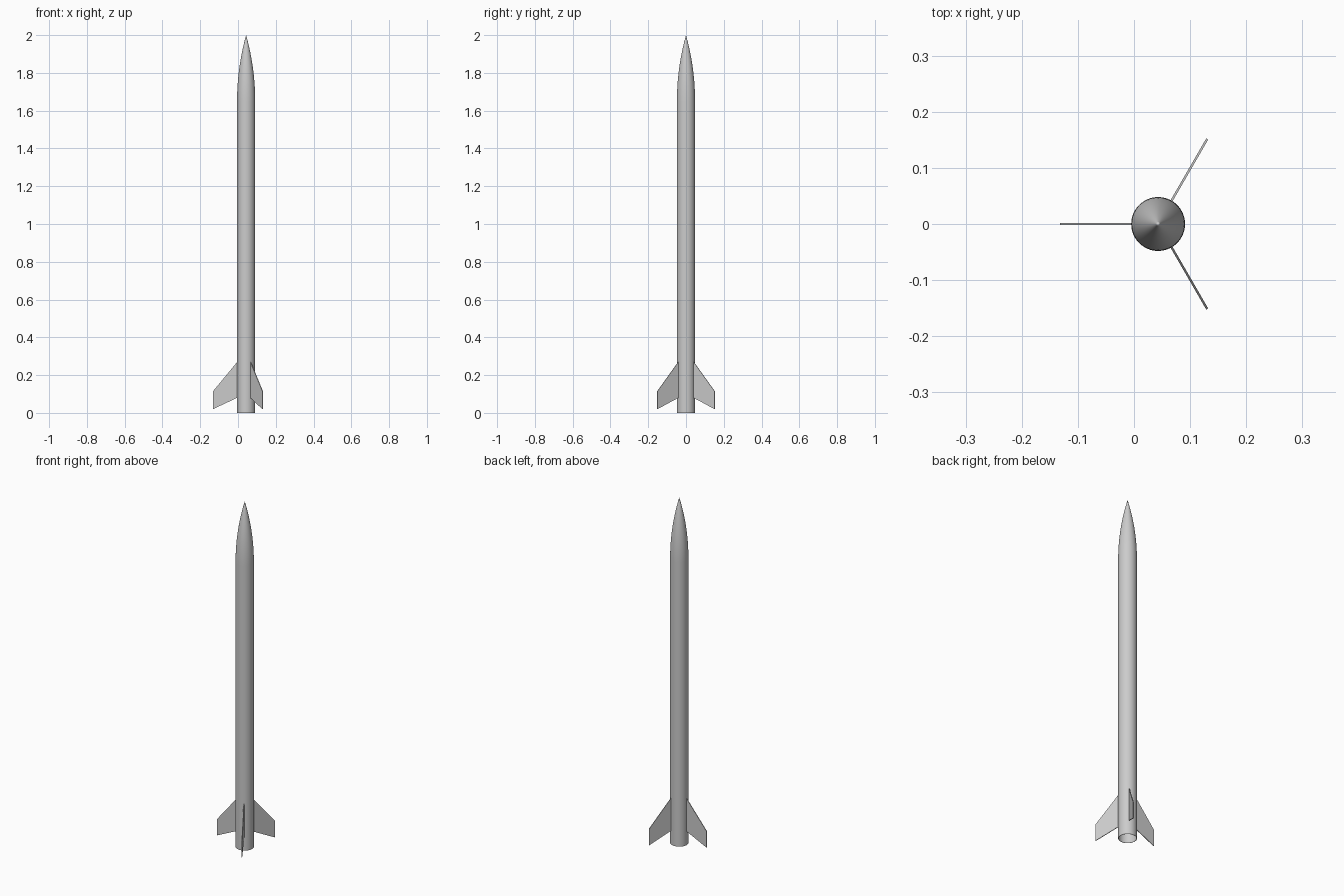
import bpy, bmesh, math
from mathutils import Matrix, Vector

cube = bpy.data.objects.get("Cube")
if cube:
    bpy.data.objects.remove(cube, do_unlink=True)

AXIS_X = 0.043      # body axis, offset so the three fins are centred
RADIUS = 0.048
WALL = 0.002
SHOULDER = 1.65     # where the tube meets the nose
TOP = 2.0
FIN_SPAN = 0.175
FIN_THICK = 0.004
SEGMENTS = 64

grey = bpy.data.materials.new("light_grey")
grey.use_nodes = True
colour = (0.6, 0.6, 0.6, 1)
grey.diffuse_color = colour
grey.node_tree.nodes["Principled BSDF"].inputs["Base Color"].default_value = colour


def finish(name, bm, smooth=True):
    bmesh.ops.recalc_face_normals(bm, faces=bm.faces)
    mesh = bpy.data.meshes.new(name)
    bm.to_mesh(mesh)
    bm.free()
    mesh.materials.append(grey)
    obj = bpy.data.objects.new(name, mesh)
    obj.location.x = AXIS_X
    bpy.context.collection.objects.link(obj)
    if smooth:
        bpy.ops.object.select_all(action='DESELECT')
        obj.select_set(True)
        bpy.context.view_layer.objects.active = obj
        bpy.ops.object.shade_smooth_by_angle(angle=math.radians(30))
    return obj


def lathe(name, profile, closed):
    """Spin a list of (radius, height) points around the body axis."""
    bm = bmesh.new()
    verts = [bm.verts.new((r, 0, z)) for r, z in profile]
    pairs = list(zip(verts, verts[1:]))
    if closed:
        pairs.append((verts[-1], verts[0]))
    edges = [bm.edges.new(p) for p in pairs]
    bmesh.ops.spin(bm, geom=verts + edges, cent=(0, 0, 0), axis=(0, 0, 1),
                   angle=math.tau, steps=SEGMENTS, use_duplicate=False)
    bmesh.ops.remove_doubles(bm, verts=bm.verts, dist=1e-5)
    return finish(name, bm)


# Hollow body tube, open at the tail
inner = RADIUS - WALL
lathe("body_tube", [(RADIUS, 0), (RADIUS, SHOULDER), (inner, SHOULDER), (inner, 0)], True)

# Tangent ogive nose with a closed base
length = TOP - SHOULDER
rho = (RADIUS ** 2 + length ** 2) / (2 * RADIUS)
steps = 24
nose = [(0, SHOULDER)]
for i in range(steps):
    h = length * i / steps
    nose.append((math.sqrt(rho ** 2 - h ** 2) + RADIUS - rho, SHOULDER + h))
nose.append((0, TOP))
lathe("nose_cone", nose, False)

# Three swept fins
outline = [(RADIUS - 0.001, 0.08), (FIN_SPAN, 0.02), (FIN_SPAN, 0.115), (RADIUS - 0.001, 0.27)]
for name, degrees in (("right_fin", 180), ("front_left_fin", -60), ("back_left_fin", 60)):
    bm = bmesh.new()
    face = bm.faces.new([bm.verts.new((r, -FIN_THICK / 2, z)) for r, z in outline])
    extruded = bmesh.ops.extrude_face_region(bm, geom=[face])["geom"]
    moved = [v for v in extruded if isinstance(v, bmesh.types.BMVert)]
    bmesh.ops.translate(bm, verts=moved, vec=Vector((0, FIN_THICK, 0)))
    bm.transform(Matrix.Rotation(math.radians(degrees), 4, 'Z'))
    finish(name, bm, smooth=False)
